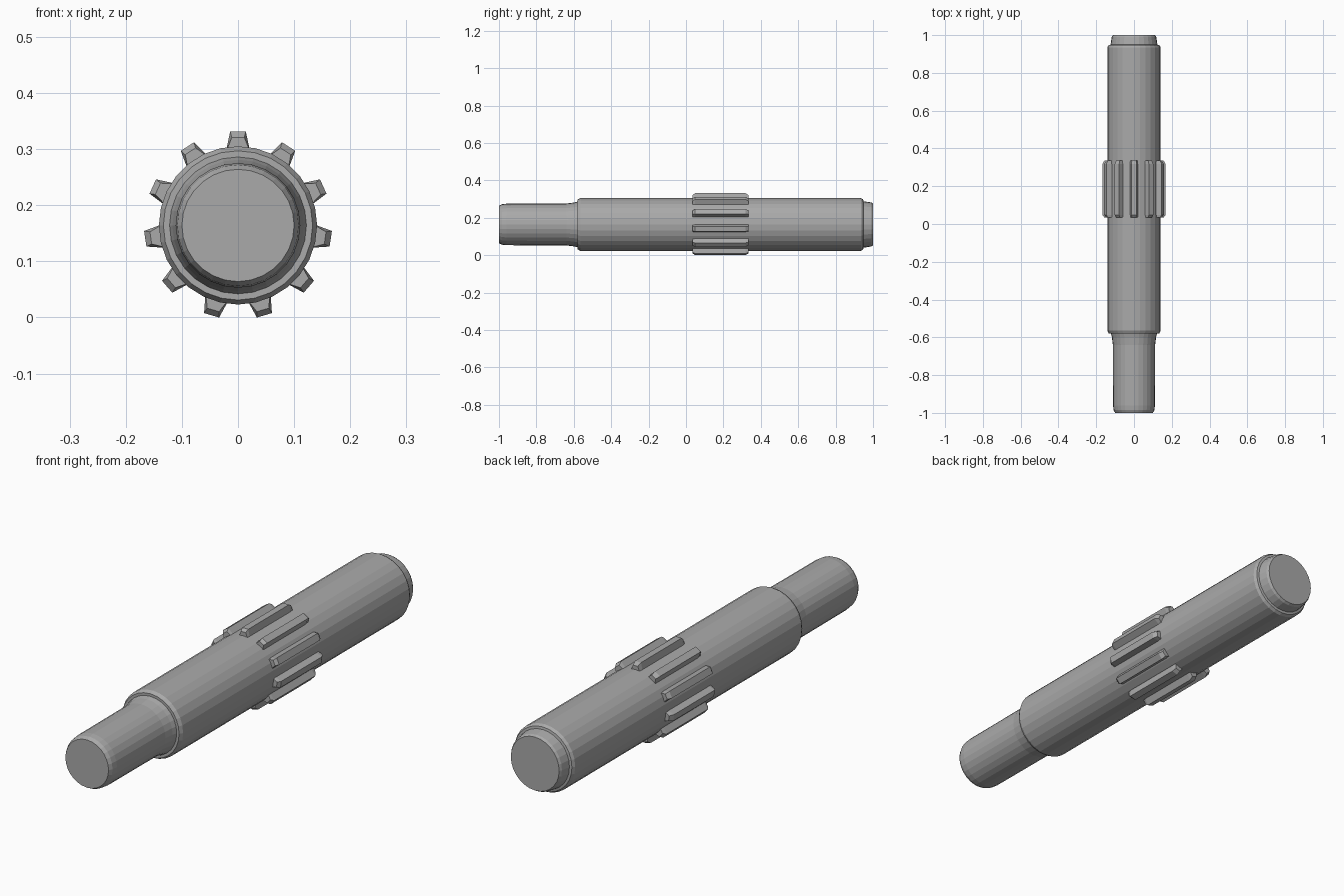
import bpy, bmesh, math
from mathutils import Matrix

if "Cube" in bpy.data.objects:
    bpy.data.objects.remove(bpy.data.objects["Cube"])

CZ = 0.164      # height of the shaft axis
SIDES = 28
TEETH = 11

steel = bpy.data.materials.new("plain grey")
steel.diffuse_color = (0.40, 0.40, 0.40, 1)
steel.use_nodes = True
steel.node_tree.nodes["Principled BSDF"].inputs["Base Color"].default_value = steel.diffuse_color


def finish(name, bm):
    bmesh.ops.recalc_face_normals(bm, faces=bm.faces)
    me = bpy.data.meshes.new(name)
    bm.to_mesh(me)
    bm.free()
    me.materials.append(steel)
    ob = bpy.data.objects.new(name, me)
    ob.location.z = CZ
    bpy.context.collection.objects.link(ob)
    return ob


def bridge(bm, rings):
    """Skin a list of vertex rings and cap both ends."""
    n = len(rings[0])
    for a, b in zip(rings, rings[1:]):
        for i in range(n):
            j = (i + 1) % n
            bm.faces.new((a[i], a[j], b[j], b[i]))
    bm.faces.new(rings[0])
    bm.faces.new(rings[-1])


# Stepped shaft: (y, radius) profile turned about the y axis
profile = [(-1.0, 0.100), (-0.985, 0.108), (-0.96, 0.111), (-0.64, 0.112),
           (-0.60, 0.117), (-0.58, 0.122), (-0.58, 0.133), (-0.565, 0.141),
           (0.935, 0.141), (0.947, 0.134), (0.949, 0.124), (0.99, 0.118),
           (1.0, 0.112)]
bm = bmesh.new()
rings = []
for y, r in profile:
    rings.append([bm.verts.new((r * math.cos(math.tau * i / SIDES), y,
                                r * math.sin(math.tau * i / SIDES)))
                  for i in range(SIDES)])
bridge(bm, rings)
finish("stepped_shaft", bm)

# Pinion teeth: tapered bars with bevelled ends around the shaft
sections = [(0.035, 0.157, 0.011), (0.048, 0.167, 0.014),
            (0.318, 0.167, 0.014), (0.335, 0.157, 0.011)]
bm = bmesh.new()
for k in range(TEETH):
    rot = Matrix.Rotation(math.tau * k / TEETH, 3, 'Y')
    rings = []
    for y, top, half in sections:
        pts = [(-0.022, y, 0.130), (0.022, y, 0.130),
               (half, y, top), (-half, y, top)]
        ring = []
        for p in pts:
            v = bm.verts.new(p)
            v.co = rot @ v.co
            ring.append(v)
        rings.append(ring)
    bridge(bm, rings)
finish("pinion_teeth", bm)
